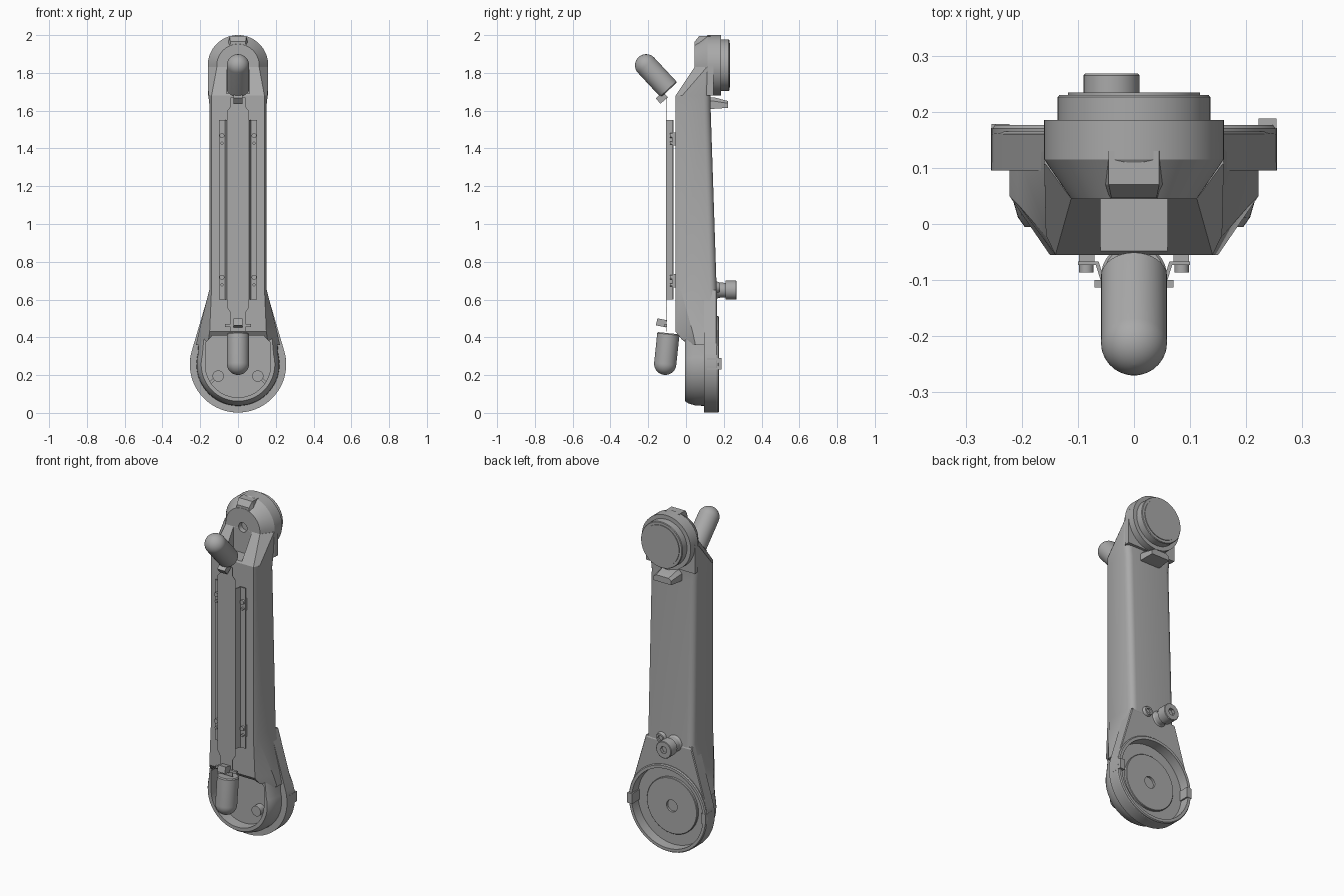
import bpy, bmesh, math
from mathutils import Matrix, Vector

cube = bpy.data.objects.get("Cube")
if cube:
    bpy.data.objects.remove(cube)

grey = bpy.data.materials.new("satin grey")
grey.use_nodes = True
colour = (0.4, 0.4, 0.4, 1)
grey.diffuse_color = colour
grey.node_tree.nodes["Principled BSDF"].inputs["Base Color"].default_value = colour
parts = []


def loft(name, rings, place=None):
    """Skin rings of equal length and cap both ends."""
    bm = bmesh.new()
    loops = [[bm.verts.new(p) for p in ring] for ring in rings]
    n = len(loops[0])
    for a, b in zip(loops, loops[1:]):
        for i in range(n):
            bm.faces.new((a[i], a[(i + 1) % n], b[(i + 1) % n], b[i]))
    bm.faces.new(loops[0])
    bm.faces.new(loops[-1])
    bmesh.ops.recalc_face_normals(bm, faces=bm.faces)
    if place:
        bm.transform(place)
    mesh = bpy.data.meshes.new(name)
    bm.to_mesh(mesh)
    bm.free()
    mesh.materials.append(grey)
    obj = bpy.data.objects.new(name, mesh)
    bpy.context.collection.objects.link(obj)
    parts.append(obj)
    return obj


def layers(name, steps):
    """Loft (y, outline) steps, each outline lying in x and z."""
    return loft(name, [[(x, y, z) for x, z in line] for y, line in steps])


def arc(r, cz, start, end, n=48, cx=0):
    angles = [math.radians(start + (end - start) * i / n) for i in range(n + 1)]
    return [(cx + r * math.cos(a), cz + r * math.sin(a)) for a in angles]


def disc(name, x, z, steps, n=48):
    return layers(name, [(y, arc(r, z, 0, 360, n, x)[:-1]) for y, r in steps])


def box(name, x, y, z, place=None):
    return loft(name, [[(x[0], y[0], h), (x[1], y[0], h), (x[1], y[1], h), (x[0], y[1], h)]
                       for h in z], place)


def cut(targets, cutter):
    parts.remove(cutter)
    cutter.hide_render = True
    for obj in targets:
        mod = obj.modifiers.new("cut", "BOOLEAN")
        mod.operation = "DIFFERENCE"
        mod.solver = "EXACT"
        mod.object = cutter
        bpy.context.view_layer.objects.active = obj
        bpy.ops.object.modifier_apply(modifier=mod.name)
    bpy.data.objects.remove(cutter)


# Main beam: chamfered front, rounded back edges
def section(z, front_w, w, front_y, side_y, back_y, c=0.035):
    half = [(front_w, front_y), (w, side_y)]
    for i in range(6):
        a = math.radians(18 * i)
        half.append((w - c + c * math.cos(a), back_y - c + c * math.sin(a)))
    return [(x, y, z) for x, y in half] + [(-x, y, z) for x, y in reversed(half)]


beam = loft("arm_beam", [
    section(0.36, 0.16, 0.222, 0.0, 0.05, 0.165),
    section(0.43, 0.15, 0.207, -0.055, 0.035, 0.165),
    section(0.66, 0.14, 0.15, -0.055, -0.03, 0.162),
    section(1.62, 0.14, 0.15, -0.055, -0.03, 0.13),
    section(1.68, 0.14, 0.157, -0.055, -0.02, 0.13),
    section(1.83, 0.112, 0.16, 0.045, 0.11, 0.142)])


# Lower joint: front housing and wider rear flange
def teardrop(r, w, top):
    return arc(r, 0.257, 14, -194) + [(-w, top), (w, top)]


housing = layers("lower_housing", [
    (-0.005, teardrop(0.195, 0.18, 0.40)), (0.012, teardrop(0.207, 0.19, 0.41)),
    (0.05, teardrop(0.218, 0.205, 0.42)), (0.1, teardrop(0.22, 0.205, 0.43))])
flange = layers("lower_flange", [
    (0.095, teardrop(0.255, 0.15, 0.65)), (0.16, teardrop(0.255, 0.15, 0.65)),
    (0.165, teardrop(0.252, 0.148, 0.64))])
rim = disc("flange_rim", 0, 0.257, [(0.13, 0.253), (0.17, 0.255), (0.176, 0.25)], 64)

pocket = arc(0.173, 0.255, 0, -180) + [(-0.173, 0.37), (-0.135, 0.41), (0.135, 0.41), (0.173, 0.37)]
cut([beam, housing], layers("pocket_cutter", [(-0.2, pocket), (0.06, pocket)]))
cut([beam, flange, rim], disc("recess_cutter", 0, 0.257, [(0.118, 0.232), (0.3, 0.236)], 64))

hub = disc("hub_plate", 0, 0.257, [(0.11, 0.165), (0.13, 0.165), (0.133, 0.162)], 64)
cut([hub], disc("hub_cutter", 0, 0.257, [(0.12, 0.035), (0.2, 0.035)]))
for s, side in ((1, "left"), (-1, "right")):
    disc(side + "_pocket_boss", s * 0.105, 0.195, [(0.02, 0.03), (0.07, 0.03)], 24)
    turn = Matrix.Translation((s * 0.125, 0, 0.18)) @ Matrix.Rotation(s * math.radians(45), 4, "Y")
    box(side + "_pocket_rib", (-0.045, 0.045), (0.035, 0.07), (-0.008, 0.008), turn)
    xs = sorted((s * 0.222, s * 0.254))
    box(side + "_rim_clip", xs, (0.11, 0.188 if s > 0 else 0.178), (0.23, 0.29))


# Upper joint: bevelled head and stacked rear discs
def arch(r):
    return arc(r, 1.84, 0, 180) + [(-r, 1.68), (r, 1.68)]


head = layers("upper_head", [(0.045, arch(0.112)), (0.115, arch(0.16)), (0.146, arch(0.16))])
layers("head_crest", [
    (0.046, [(-0.045, 1.9), (0.045, 1.9), (0.04, 1.965), (-0.04, 1.965)]),
    (0.07, [(-0.06, 1.9), (0.06, 1.9), (0.045, 1.996), (-0.045, 1.996)]),
    (0.13, [(-0.06, 1.9), (0.06, 1.9), (0.045, 1.996), (-0.045, 1.996)])])
slot = [(-0.06, 1.69), (0.06, 1.69), (0.06, 1.95), (-0.06, 1.95)]
cut([beam], layers("slot_cutter", [(-0.2, slot), (0.0445, slot)]))
cut([head, beam], disc("hole_cutter", 0, 1.84, [(0.0, 0.028), (0.075, 0.028)], 24))
disc("upper_joint_ring", 0, 1.84, [(0.14, 0.157), (0.145, 0.16), (0.185, 0.16)], 64)
disc("upper_joint_cap", 0, 1.84, [(0.18, 0.136), (0.226, 0.136), (0.23, 0.133),
                                 (0.23, 0.118), (0.234, 0.118)], 64)

# Rear stop tab, knob and small boss
tab = [(-0.065, 1.61), (0.065, 1.61), (0.065, 1.65), (0.045, 1.67), (-0.045, 1.67), (-0.065, 1.65)]
tip = [(x * 0.9, 1.63 + (z - 1.635) * 0.6) for x, z in tab]
layers("rear_stop_tab", [(0.12, tab), (0.15, tab), (0.222, tip)])
knob = disc("rear_knob", -0.04, 0.65, [(0.15, 0.055), (0.172, 0.041), (0.21, 0.038),
                                      (0.21, 0.05), (0.265, 0.05), (0.268, 0.047)], 32)
cut([knob], disc("socket_cutter", -0.04, 0.65, [(0.25, 0.022), (0.3, 0.022)], 6))
boss = disc("rear_small_boss", 0.045, 0.665, [(0.14, 0.036), (0.175, 0.027), (0.18, 0.025)], 24)
cut([boss], disc("boss_cutter", 0.045, 0.665, [(0.168, 0.015), (0.2, 0.015)], 16))

# Cable cover with folded flanges, standoffs and screws
outer = [(0.1, -0.073), (0.068, -0.073), (0.058, -0.105)]
inner = [(0.053, -0.099), (0.063, -0.067), (0.1, -0.067)]
hat = outer + [(-x, y) for x, y in reversed(outer)] + [(-x, y) for x, y in reversed(inner)] + inner
loft("cable_cover", [[(x, y, z) for x, y in hat] for z in (0.6, 1.55)])
strap = [(0.04, 0.43), (0.04, 0.53), (0.058, 0.56), (0.058, 1.6), (0.04, 1.62), (0.04, 1.67)]
strap += [(-x, z) for x, z in reversed(strap)]
layers("cable_strap", [(-0.107, strap), (-0.104, strap)])
for s in (1, -1):
    for z in (0.7, 1.45):
        box("cover_standoff", sorted((s * 0.07, s * 0.098)), (-0.07, -0.05), (z - 0.035, z + 0.035))
        for dz in (-0.022, 0.018):
            r = 0.013 if dz > 0 else 0.008
            disc("cover_screw", s * 0.085, z + dz, [(-0.086, r), (-0.06, r)], 16)


# Rounded cable plugs with their small connectors
def capsule(name, base, tip, r):
    base, tip = Vector(base), Vector(tip)
    length = (tip - base).length
    profile = [(0, r * 0.92), (0.006, r)]
    profile += [(length + r * math.sin(a), r * math.cos(a))
                for a in (math.pi / 2 * i / 10 * 0.99 for i in range(11))]
    place = Matrix.Translation(base) @ (tip - base).to_track_quat("Z", "Y").to_matrix().to_4x4()
    loft(name, [[(x, y, h) for x, y in arc(q, 0, 0, 360, 32)[:-1]] for h, q in profile], place)


capsule("upper_plug", (0, -0.09, 1.71), (0, -0.211, 1.84), 0.059)
capsule("lower_plug", (0, -0.093, 0.422), (0, -0.11, 0.26), 0.059)
for name, y, z, angle in (("upper", -0.128, 1.668, 40), ("lower", -0.13, 0.477, -12)):
    place = Matrix.Translation((0, y, z)) @ Matrix.Rotation(math.radians(angle), 4, "X")
    box(name + "_connector", (-0.025, 0.025), (-0.026, 0.026), (-0.019, 0.019), place)
box("lower_connector_yoke", (-0.07, 0.07), (-0.113, -0.1), (0.455, 0.47))

# Smooth curved surfaces while keeping edges crisp
bpy.ops.object.select_all(action="DESELECT")
for obj in parts:
    obj.select_set(True)
bpy.context.view_layer.objects.active = beam
bpy.ops.object.shade_smooth_by_angle(angle=math.radians(25))
